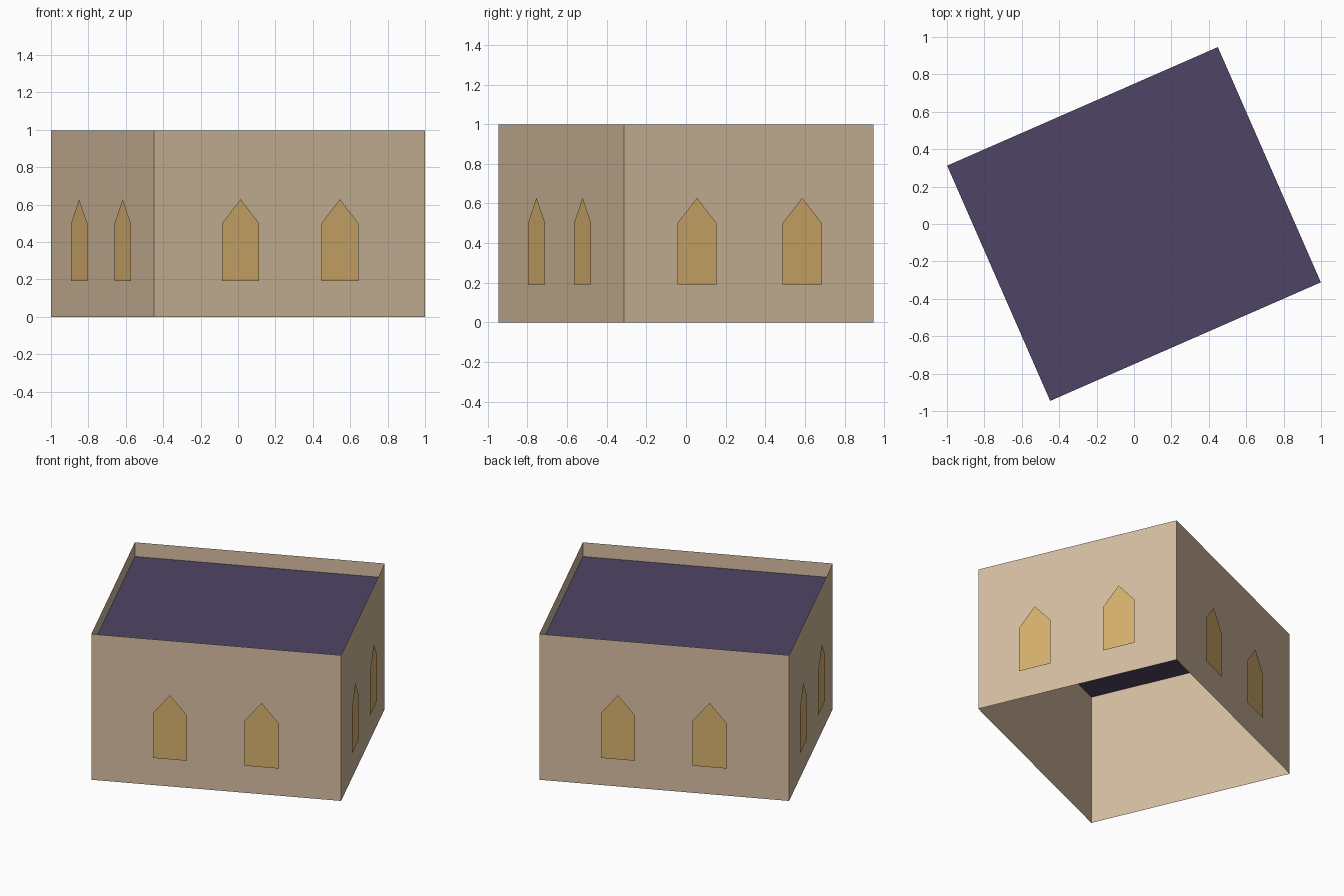
import bpy
import math
from mathutils import Matrix, Vector

cube = bpy.data.objects.get("Cube")
if cube:
    bpy.data.objects.remove(cube, do_unlink=True)

LENGTH, DEPTH, HEIGHT = 1.58, 1.373, 0.997
ROOF_Z = 0.9
TURN = Matrix.Rotation(math.radians(23.65), 4, "Z")


def material(name, color):
    mat = bpy.data.materials.new(name)
    mat.use_nodes = True
    mat.diffuse_color = (*color, 1)
    mat.node_tree.nodes["Principled BSDF"].inputs["Base Color"].default_value = (*color, 1)
    return mat


def panel(name, points, mat, place):
    """One flat polygon, placed in the building and turned with it."""
    mesh = bpy.data.meshes.new(name)
    mesh.from_pydata(points, [], [list(range(len(points)))])
    mesh.materials.append(mat)
    obj = bpy.data.objects.new(name, mesh)
    bpy.context.collection.objects.link(obj)
    obj.matrix_world = TURN @ place
    return obj


plaster = material("tan plaster", (0.67, 0.515, 0.352))
glass = material("amber glass", (0.687, 0.445, 0.156))
slate = material("purple slate", (0.078, 0.059, 0.132))

# Pointed window outline, in wall coordinates (x along wall, z up, facing -y)
HALF_W, SILL, SHOULDER, PEAK = 0.108, 0.19, 0.5, 0.628
window = [(-HALF_W, 0, SILL), (HALF_W, 0, SILL), (HALF_W, 0, SHOULDER),
          (0, 0, PEAK), (-HALF_W, 0, SHOULDER)]

# Four thin walls, each with two windows just proud of the surface
for i, side in enumerate(("front", "left", "back", "right")):
    width, distance = (LENGTH, DEPTH / 2) if i % 2 == 0 else (DEPTH, LENGTH / 2)
    face = Matrix.Rotation(i * math.pi / 2, 4, "Z")
    w = width / 2
    wall = [(-w, 0, 0), (w, 0, 0), (w, 0, HEIGHT), (-w, 0, HEIGHT)]
    panel(side + "_wall", wall, plaster, face @ Matrix.Translation(Vector((0, -distance, 0))))
    for end, x in (("a", -0.29), ("b", 0.29)):
        spot = Vector((x, -distance - 0.01, 0))
        panel(side + "_window_" + end, window, glass, face @ Matrix.Translation(spot))

# Flat roof sunk below the parapet
x, y = LENGTH / 2, DEPTH / 2
panel("flat_roof", [(-x, -y, 0), (x, -y, 0), (x, y, 0), (-x, y, 0)], slate,
      Matrix.Translation(Vector((0, 0, ROOF_Z))))
